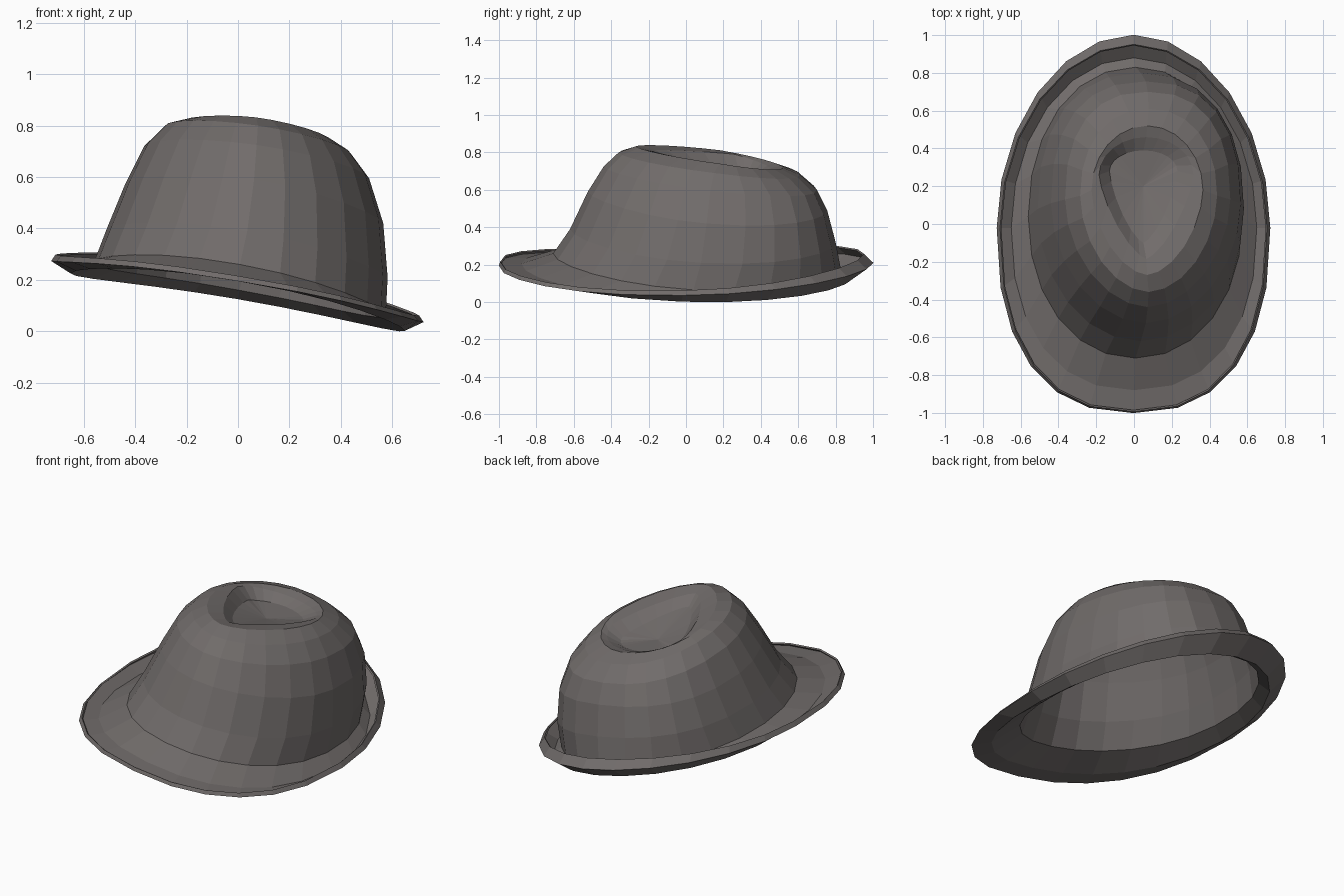
import bpy, bmesh, math
from mathutils import Vector

SEG = 24

# One felt colour
felt = bpy.data.materials.new("dark grey felt")
felt.diffuse_color = (0.165, 0.150, 0.146, 1)

# Rings from the brim lip up over the crown and down into the dent:
# x left, x right, y front, y back, y of widest point,
# z left, z right, z front, z back, roundness of the front half, of the back half
RINGS = [
    (-.702, .697, -.985, .945, -.02, .292, .055, .210, .250, 2.4, 1.95),  # lip
    (-.717, .712, -.992, .992, -.02, .275, .038, .200, .210, 2.4, 1.95),  # brim edge
    (-.650, .650, -.880, .880, -.02, .235, .012, .205, .135, 2.3, 2.0),   # brim bend
    (-.560, .575, -.710, .830, .04, .270, .065, .260, .165, 2.1, 2.1),    # crown base
    (-.510, .582, -.620, .800, .08, .400, .210, .390, .320, 2.0, 2.3),
    (-.440, .565, -.525, .755, .11, .570, .420, .590, .490, 1.9, 2.4),
    (-.365, .510, -.440, .700, .13, .720, .595, .725, .600, 1.85, 2.4),
    (-.285, .440, -.360, .610, .15, .798, .690, .800, .680, 1.85, 2.2),
    (-.225, .365, -.270, .520, .18, .812, .740, .832, .718, 1.7, 2.0),    # ridge
    (-.185, .315, -.185, .460, .26, .790, .722, .810, .705, 1.4, 2.0),    # dent edge
    (-.130, .230, -.100, .390, .28, .715, .680, .765, .680, 1.4, 2.0),    # dent floor
]


def ring_point(ring, t):
    xl, xr, yf, yb, cy, zl, zr, zf, zb, pf, pb = ring
    c, s = math.cos(t), math.sin(t)
    e = 2 / (pf if s < 0 else pb)
    ux = math.copysign(abs(c) ** e, c)
    uy = math.copysign(abs(s) ** e, s)
    x = (xl + xr) / 2 + ux * (xr - xl) / 2
    y = cy + (uy * (yb - cy) if s > 0 else uy * (cy - yf))
    # sideways and fore-and-aft tilt, plus a saddle bend
    z = (c * c * (zl + zr) + s * s * (zf + zb) + ux * (zr - zl) + uy * (zb - zf)) / 2
    return Vector((x, y, z))


# Hat shell: brim, crown and dent as one lofted sheet
bm = bmesh.new()
loops = [[bm.verts.new(ring_point(r, 2 * math.pi * k / SEG)) for k in range(SEG)]
         for r in RINGS]
for lo, hi in zip(loops, loops[1:]):
    for k in range(SEG):
        n = (k + 1) % SEG
        bm.faces.new((lo[k], lo[n], hi[n], hi[k]))
centre = bm.verts.new((.05, .2, .68))
for k in range(SEG):
    bm.faces.new((loops[-1][k], loops[-1][(k + 1) % SEG], centre))

# Rest the brim on the ground, allowing for the felt thickness
low = min(v.co.z for v in bm.verts)
for v in bm.verts:
    v.co.z += .01 - low

mesh = bpy.data.meshes.new("felt_hat")
bm.to_mesh(mesh)
bm.free()
mesh.materials.append(felt)
hat = bpy.data.objects.new("felt_hat", mesh)
bpy.context.collection.objects.link(hat)

# Thin felt wall, hollow underneath
wall = hat.modifiers.new("wall", 'SOLIDIFY')
wall.thickness = .01
wall.offset = -1
